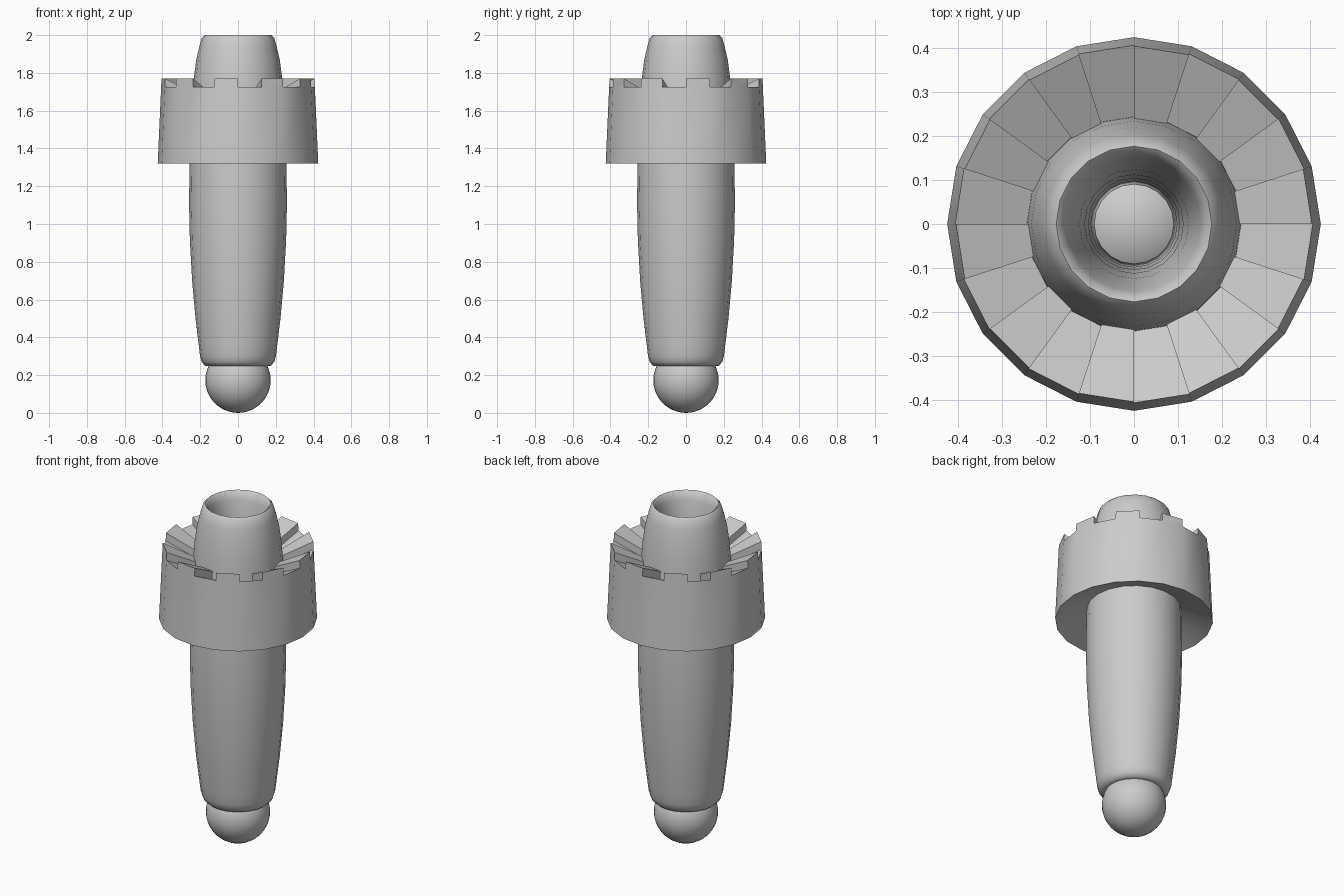
import bpy, bmesh, math

if "Cube" in bpy.data.objects:
    bpy.data.objects.remove(bpy.data.objects["Cube"])

N = 20  # sides of every turned part


def finish(name, bm, angle=35):
    bmesh.ops.recalc_face_normals(bm, faces=bm.faces[:])
    me = bpy.data.meshes.new(name)
    bm.to_mesh(me)
    bm.free()
    ob = bpy.data.objects.new(name, me)
    bpy.context.collection.objects.link(ob)
    bpy.ops.object.select_all(action='DESELECT')
    ob.select_set(True)
    bpy.context.view_layer.objects.active = ob
    bpy.ops.object.shade_smooth_by_angle(angle=math.radians(angle))
    return ob


def ring(bm, r, z):
    return [bm.verts.new((r * math.cos(2 * math.pi * i / N),
                          r * math.sin(2 * math.pi * i / N), z)) for i in range(N)]


def bridge(bm, a, b, i):
    j = (i + 1) % N
    return bm.faces.new((a[i], a[j], b[j], b[i]))


# Hollow barrel: closed profile, outside upwards then down the bore
profile = [(0.10, 0.26), (0.15, 0.247), (0.175, 0.25), (0.192, 0.27), (0.201, 0.30),
           (0.208, 0.36), (0.225, 0.50), (0.243, 0.70), (0.255, 0.92), (0.259, 1.10),
           (0.257, 1.30), (0.251, 1.50), (0.243, 1.66), (0.234, 1.77), (0.221, 1.87),
           (0.205, 1.94), (0.192, 1.985), (0.177, 2.0), (0.165, 1.99),
           (0.153, 1.95), (0.138, 1.87), (0.124, 1.76), (0.112, 1.60),
           (0.104, 1.35), (0.098, 1.0), (0.09, 0.40)]
bm = bmesh.new()
rows = [ring(bm, r, z) for r, z in profile]
for k in range(len(rows)):
    for i in range(N):
        bridge(bm, rows[k], rows[(k + 1) % len(rows)], i)
finish("barrel", bm, 60)

# Collar with sloped underside and alternating raised teeth on a sloped top
bm = bmesh.new()
under = ring(bm, 0.23, 1.40)
base = ring(bm, 0.425, 1.32)
low_out = ring(bm, 0.407, 1.725)
low_in = ring(bm, 0.23, 1.64)
high_out = ring(bm, 0.405, 1.77)
high_in = ring(bm, 0.23, 1.685)
for i in range(N):
    j = (i + 1) % N
    bridge(bm, under, base, i)
    bridge(bm, base, low_out, i)
    bridge(bm, low_in, under, i)
    if i % 2:
        bridge(bm, low_out, low_in, i)
    else:
        bridge(bm, low_out, high_out, i)
        bridge(bm, high_out, high_in, i)
        bridge(bm, high_in, low_in, i)
        for s in (i, j):
            bm.faces.new((low_out[s], high_out[s], high_in[s], low_in[s]))
finish("toothed_collar", bm, 30)

# Ball seated in the lower end
bm = bmesh.new()
bmesh.ops.create_uvsphere(bm, u_segments=32, v_segments=20, radius=0.173)
bmesh.ops.translate(bm, verts=bm.verts[:], vec=(0, 0, 0.173))
finish("tip_ball", bm, 60)
